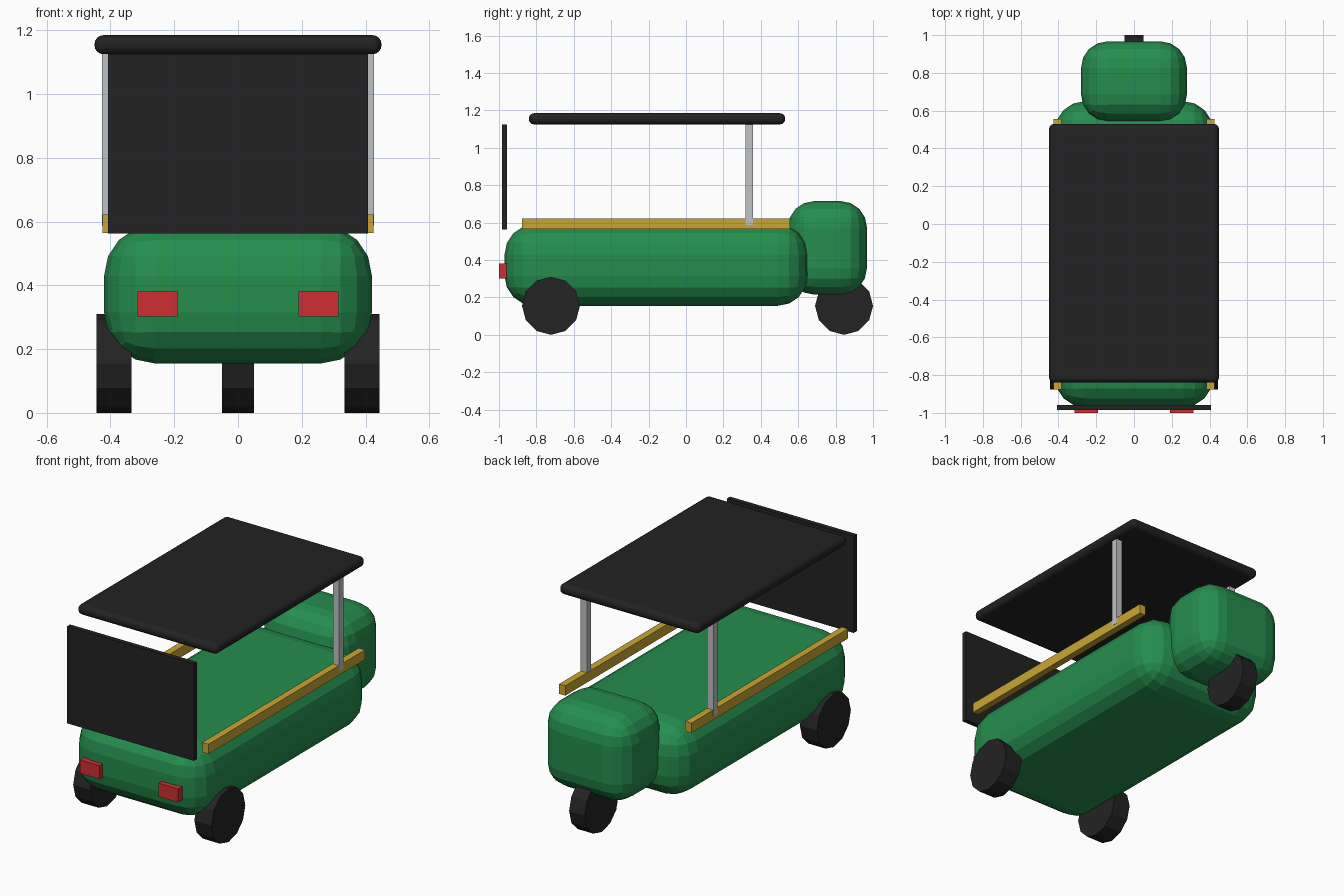
import bpy
import math

if "Cube" in bpy.data.objects:
    bpy.data.objects.remove(bpy.data.objects["Cube"])


def material(name, rgb):
    m = bpy.data.materials.new(name)
    m.diffuse_color = (*rgb, 1)
    m.use_nodes = True
    m.node_tree.nodes["Principled BSDF"].inputs["Base Color"].default_value = m.diffuse_color
    return m


GREEN = material("green paint", (0.018, 0.27, 0.075))
BLACK = material("black canvas", (0.016, 0.016, 0.017))
RUBBER = material("tyre rubber", (0.017, 0.017, 0.017))
GOLD = material("gold trim", (0.60, 0.38, 0.035))
STEEL = material("pale steel", (0.52, 0.54, 0.56))
RED = material("red lamp", (0.62, 0.028, 0.032))


def box(name, x, y, z, mat, bevel=0, segments=4):
    """Box from (min, max) ranges, optionally with rounded edges."""
    ranges = (x, y, z)
    bpy.ops.mesh.primitive_cube_add(size=1, location=[(a + b) / 2 for a, b in ranges])
    ob = bpy.context.object
    ob.name = name
    ob.scale = [b - a for a, b in ranges]
    bpy.ops.object.transform_apply(location=False, rotation=False, scale=True)
    ob.data.materials.append(mat)
    if bevel:
        mod = ob.modifiers.new("rounded edges", 'BEVEL')
        mod.width = bevel
        mod.segments = segments
        mod.limit_method = 'NONE'
    return ob


def wheel(name, x, y, width, radius=0.155):
    # 12-sided, with a corner pointing straight down
    bpy.ops.mesh.primitive_cylinder_add(vertices=12, radius=radius, depth=width,
                                        location=(x, y, radius),
                                        rotation=(0, math.pi / 2, 0))
    ob = bpy.context.object
    ob.name = name
    ob.data.materials.append(RUBBER)


# Main tub and driver's nose
box("body", (-0.42, 0.42), (-0.97, 0.65), (0.155, 0.59), GREEN, 0.16)
box("cab", (-0.28, 0.28), (0.545, 0.967), (0.215, 0.715), GREEN, 0.14)

# Canopy and rear curtain
box("roof", (-0.45, 0.45), (-0.84, 0.53), (1.125, 1.185), BLACK, 0.028)
box("rear_panel", (-0.407, 0.407), (-0.985, -0.957), (0.562, 1.125), BLACK)

# Mirrored side parts
for side, s in (("left", -1), ("right", 1)):
    def span(a, b):
        return tuple(sorted((s * a, s * b)))
    box(side + "_rail", span(0.385, 0.425), (-0.877, 0.557), (0.565, 0.622), GOLD)
    box(side + "_roof_post", span(0.386, 0.426), (0.318, 0.358), (0.588, 1.13), STEEL)
    box(side + "_tail_light", span(0.19, 0.315), (-1.0, -0.96), (0.302, 0.38), RED)
    wheel(side + "_rear_wheel", s * 0.389, -0.722, 0.11)

# Single steering wheel under the cab
wheel("front_wheel", 0, 0.845, 0.1)
